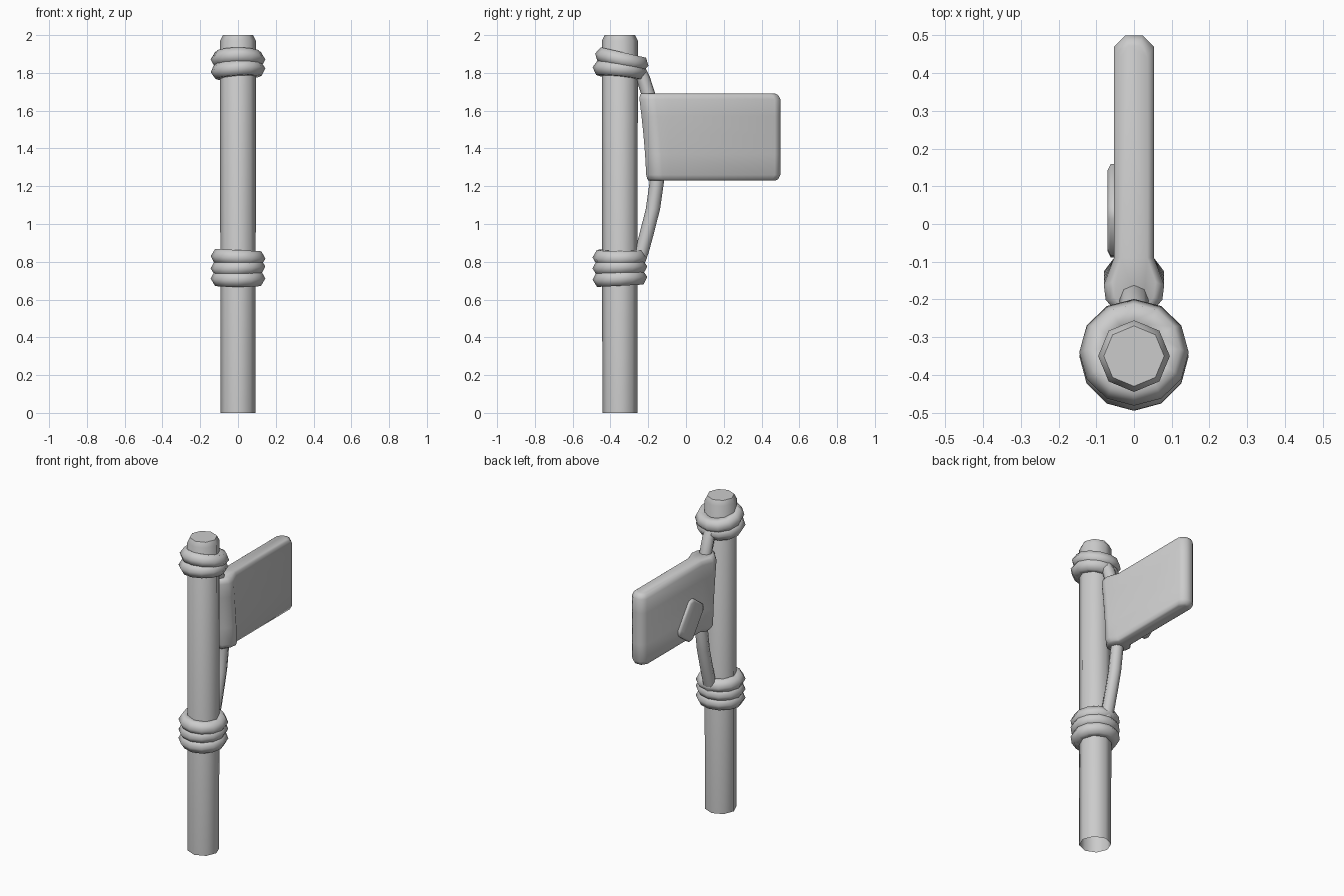
import bpy, bmesh, math
from mathutils import Vector, Matrix

cube = bpy.data.objects.get("Cube")
if cube:
    bpy.data.objects.remove(cube, do_unlink=True)

grey = bpy.data.materials.new("plain grey")
grey.use_nodes = True
color = (0.6, 0.6, 0.6, 1)
grey.diffuse_color = color
grey.node_tree.nodes["Principled BSDF"].inputs["Base Color"].default_value = color

POLE_Y = -0.35


def finish(obj, angle=60):
    obj.data.materials.append(grey)
    bpy.ops.object.select_all(action='DESELECT')
    obj.select_set(True)
    bpy.context.view_layer.objects.active = obj
    bpy.ops.object.shade_smooth_by_angle(angle=math.radians(angle))
    return obj


def loft(name, rings, cap_start=True, cap_end=True, angle=60):
    """Skin a list of equally sized point rings."""
    bm = bmesh.new()
    loops = [[bm.verts.new(p) for p in ring] for ring in rings]
    n = len(loops[0])
    for a, b in zip(loops, loops[1:]):
        for i in range(n):
            j = (i + 1) % n
            bm.faces.new((a[i], a[j], b[j], b[i]))
    if cap_start:
        bm.faces.new(loops[0][::-1])
    if cap_end:
        bm.faces.new(loops[-1])
    bmesh.ops.recalc_face_normals(bm, faces=bm.faces)
    mesh = bpy.data.meshes.new(name)
    bm.to_mesh(mesh)
    bm.free()
    obj = bpy.data.objects.new(name, mesh)
    bpy.context.collection.objects.link(obj)
    return finish(obj, angle)


def circle(y, z, r, sides=8):
    return [(r * math.cos(math.tau * i / sides),
             y + r * math.sin(math.tau * i / sides), z) for i in range(sides)]


# Pole: open at the foot, chamfered at the top
loft("pole", [circle(POLE_Y, z, r) for z, r in
              ((0, 0.093), (1.97, 0.095), (2, 0.08))], cap_start=False)

# Rope windings: tilted rings (height, y offset, front-back tilt, sideways tilt)
windings = {
    "upper_winding": ((1.87, 0.01, -13, 0), (1.815, 0, -6, -4)),
    "lower_winding": ((0.823, 0, 0, 3), (0.77, 0, 2, -2), (0.712, 0, 3, 0)),
}
for name, rings in windings.items():
    for k, (z, dy, tilt, roll) in enumerate(rings):
        bpy.ops.mesh.primitive_torus_add(
            major_segments=12, minor_segments=6, major_radius=0.1, minor_radius=0.045,
            location=(0, POLE_Y + dy, z),
            rotation=(math.radians(tilt), math.radians(roll), 0))
        ring = bpy.context.object
        ring.name = f"{name}_{k + 1}"
        finish(ring, 80)

# Hanging rope bowing out behind the pole
rope_path = ((1.84, -0.26), (1.78, -0.23), (1.68, -0.197), (1.45, -0.165), (1.22, -0.155),
             (1.08, -0.175), (0.95, -0.208), (0.85, -0.235), (0.78, -0.26))
loft("hanging_rope", [circle(y, z, 0.038) for z, y in rope_path])

# Flag: panel that swells into a sleeve around the rope (y, half width)
stations = ((0.5, 0.022), (0.47, 0.053), (-0.09, 0.053),
            (-0.165, 0.08), (-0.205, 0.075), (-0.25, 0.035))


def flag_ring(z, inset):
    bow = 0.04 * (1 - ((z - 1.23) / 0.46) ** 1.5)
    half = []
    for y, w in stations:
        if y > 0.4:
            y -= inset
        elif y < -0.1:
            y += bow + inset * 0.4
        half.append((w - inset * min(0.8, w * 12), y, z))
    return half + [(-x, y, z) for x, y, z in reversed(half)]


heights = ((1.23, 0.028), (1.238, 0.012), (1.26, 0), (1.37, 0), (1.47, 0),
           (1.57, 0), (1.66, 0), (1.682, 0.012), (1.69, 0.028))
loft("flag", [flag_ring(z, inset) for z, inset in heights], angle=50)

# Tilted patch on one side of the flag, with clipped corners
spin = Matrix.Rotation(math.radians(36), 3, 'X')


def patch_ring(x, inset):
    a, b, c = 0.085 - inset, 0.118 - inset, 0.025
    quarter = ((a, b - c), (a - c, b))
    pts = []
    for sy, sz in ((1, 1), (-1, 1), (-1, -1), (1, -1)):
        corner = [(sy * y, sz * z) for y, z in quarter]
        pts += corner if sy * sz > 0 else corner[::-1]
    return [Vector((x, 0.035, 1.36)) + spin @ Vector((0, y, z)) for y, z in pts]


loft("patch", [patch_ring(-0.045, 0), patch_ring(-0.062, 0), patch_ring(-0.07, 0.012)])
